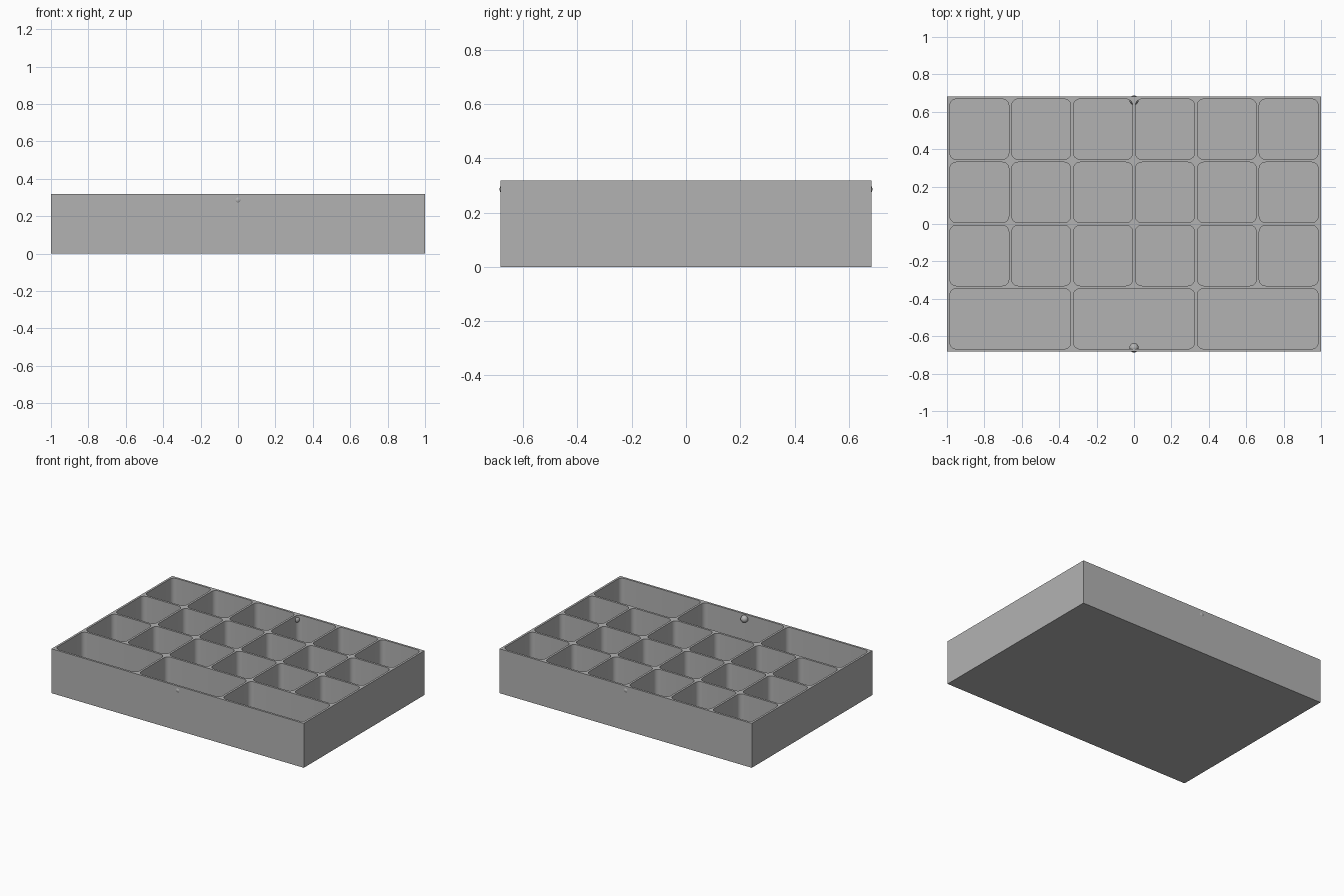
import bpy
import bmesh
from mathutils import Matrix, Vector

if "Cube" in bpy.data.objects:
    bpy.data.objects.remove(bpy.data.objects["Cube"], do_unlink=True)

WIDTH, DEPTH, HEIGHT = 2.0, 1.366, 0.318
WALL, FLOOR, RADIUS = 0.015, 0.016, 0.035
PITCH_X = (WIDTH - WALL) / 6
PITCH_Y = (DEPTH - WALL) / 4

grey = bpy.data.materials.new("grey plastic")
grey.use_nodes = True
colour = (0.45, 0.45, 0.45, 1)
grey.diffuse_color = colour
grey.node_tree.nodes["Principled BSDF"].inputs["Base Color"].default_value = colour


def make_object(name, bm):
    mesh = bpy.data.meshes.new(name)
    bm.to_mesh(mesh)
    bm.free()
    mesh.materials.append(grey)
    obj = bpy.data.objects.new(name, mesh)
    bpy.context.collection.objects.link(obj)
    return obj


def add_box(bm, size, centre):
    matrix = Matrix.Translation(centre) @ Matrix.Diagonal((*size, 1))
    return bmesh.ops.create_cube(bm, size=1, matrix=matrix)["verts"]


def add_pocket(bm, col, row, span):
    """Box with rounded upright corners that spans some columns."""
    size = (span * PITCH_X - WALL, PITCH_Y - WALL, HEIGHT)
    x = (col + span / 2 - 3) * PITCH_X
    y = (row + 0.5 - 2) * PITCH_Y
    verts = add_box(bm, size, (x, y, FLOOR + HEIGHT / 2))
    edges = {e for v in verts for e in v.link_edges}
    upright = [e for e in edges
               if abs((e.verts[0].co - e.verts[1].co).z) > HEIGHT / 2]
    bmesh.ops.bevel(bm, geom=upright, offset=RADIUS, segments=6,
                    profile=0.5, affect='EDGES')


def smooth(obj):
    bpy.ops.object.select_all(action='DESELECT')
    obj.select_set(True)
    bpy.context.view_layer.objects.active = obj
    bpy.ops.object.shade_smooth_by_angle()


# Solid tray block
bm = bmesh.new()
add_box(bm, (WIDTH, DEPTH, HEIGHT), (0, 0, HEIGHT / 2))
tray = make_object("tray", bm)

# Pockets: three wide ones in the front row, six in each row behind
bm = bmesh.new()
for row in range(4):
    span = 2 if row == 0 else 1
    for col in range(0, 6, span):
        add_pocket(bm, col, row, span)
cutter = make_object("pocket_cutter", bm)
cutter.hide_render = True

cut = tray.modifiers.new("pockets", 'BOOLEAN')
cut.operation = 'DIFFERENCE'
cut.solver = 'EXACT'
cut.object = cutter
bpy.context.view_layer.objects.active = tray
bpy.ops.object.modifier_apply(modifier=cut.name)
bpy.data.objects.remove(cutter, do_unlink=True)
smooth(tray)

# Small snap balls set into the front and back walls
for name, side in (("front_snap_ball", -1), ("back_snap_ball", 1)):
    bm = bmesh.new()
    bmesh.ops.create_uvsphere(
        bm, u_segments=32, v_segments=16, radius=0.025,
        matrix=Matrix.Translation(Vector((0, side * 0.662, 0.286))))
    smooth(make_object(name, bm))
